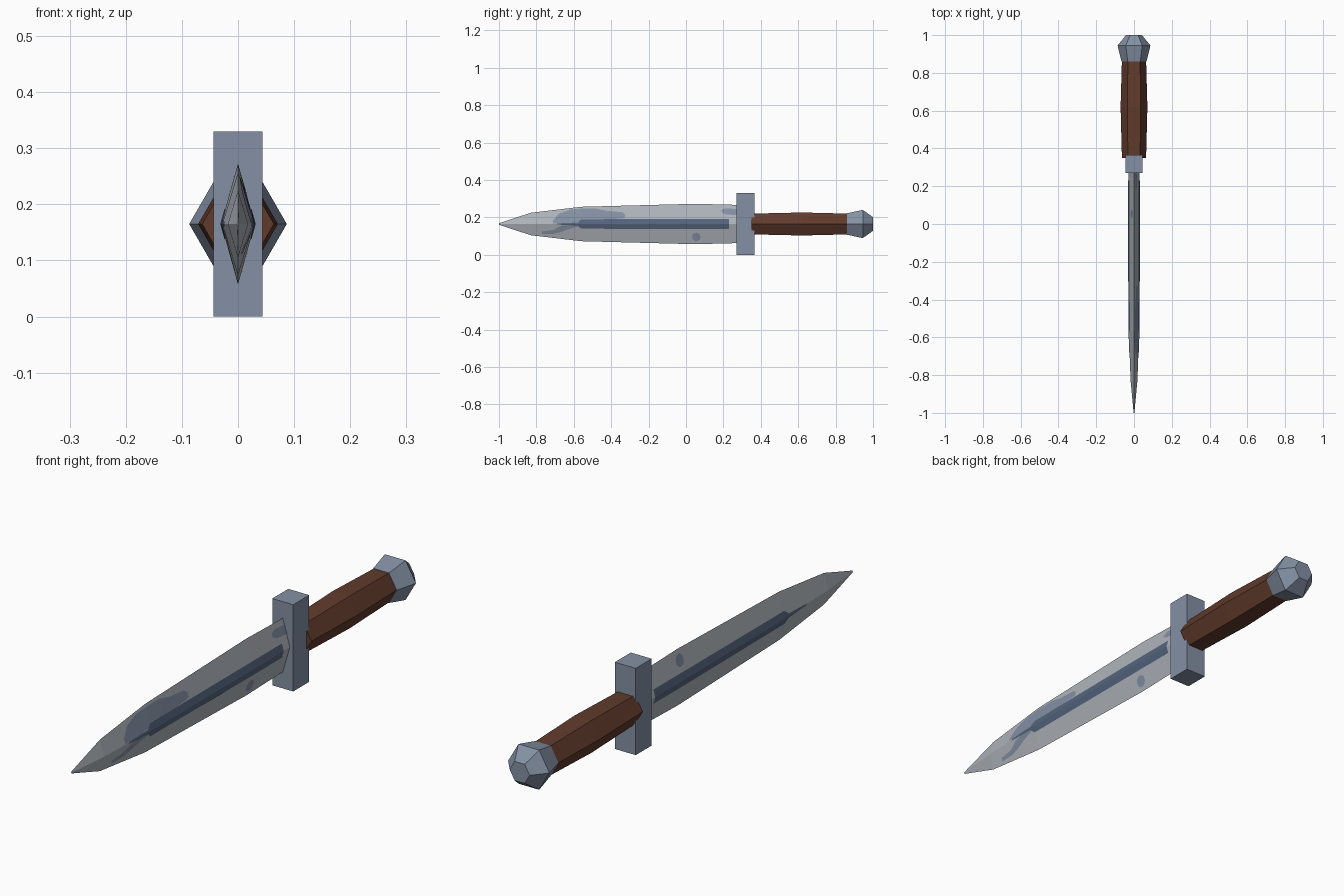
import bpy, bmesh
from math import cos, sin, pi

cube = bpy.data.objects.get("Cube")
if cube:
    bpy.data.objects.remove(cube, do_unlink=True)

MID = 0.165  # height of the long axis


def material(name, color):
    m = bpy.data.materials.new(name)
    m.use_nodes = True
    m.diffuse_color = (*color, 1)
    m.node_tree.nodes["Principled BSDF"].inputs["Base Color"].default_value = (*color, 1)
    return m


steel = material("pale steel", (0.43, 0.46, 0.50))
blue_steel = material("blue grey steel", (0.23, 0.28, 0.37))
dark_steel = material("dark groove steel", (0.09, 0.13, 0.21))
wood = material("brown wood", (0.12, 0.044, 0.025))


def finish(name, bm, mat, closed=True):
    if closed:
        bmesh.ops.recalc_face_normals(bm, faces=bm.faces)
    mesh = bpy.data.meshes.new(name)
    bm.to_mesh(mesh)
    bm.free()
    mesh.materials.append(mat)
    ob = bpy.data.objects.new(name, mesh)
    bpy.context.collection.objects.link(ob)
    return ob


def loft(name, stations, sides, mat):
    """Join rings along y; each station is (y, half x, half z)."""
    bm = bmesh.new()
    rings = []
    for y, rx, rz in stations:
        rings.append([bm.verts.new((rx * cos(2 * pi * i / sides), y,
                                    MID + rz * sin(2 * pi * i / sides)))
                      for i in range(sides)])
    for a, b in zip(rings, rings[1:]):
        for i in range(sides):
            j = (i + 1) % sides
            bm.faces.new((a[i], a[j], b[j], b[i]))
    bm.faces.new(rings[0])
    bm.faces.new(rings[-1])
    return finish(name, bm, mat)


# Blade with a diamond section
BLADE = [(-1, 0.002, 0.004), (-0.83, 0.018, 0.06), (-0.56, 0.028, 0.092),
         (0.05, 0.03, 0.108), (0.28, 0.03, 0.102)]
loft("blade", BLADE, 4, steel)

# Hexagonal grip and pommel
loft("grip", [(y, r, r) for y, r in ((0.35, 0.064), (0.62, 0.071), (0.87, 0.064))], 6, wood)
loft("pommel", [(y, r, r) for y, r in ((0.86, 0.066), (0.945, 0.087), (1.0, 0.042))],
     6, blue_steel)

# Crossguard block
bm = bmesh.new()
bmesh.ops.create_cube(bm, size=1)
bmesh.ops.scale(bm, vec=(0.088, 0.096, 0.33), verts=bm.verts)
bmesh.ops.translate(bm, vec=(0, 0.317, MID), verts=bm.verts)
finish("crossguard", bm, blue_steel)


def blade_surface(y, z):
    for (y0, x0, z0), (y1, x1, z1) in zip(BLADE, BLADE[1:]):
        if y0 <= y <= y1:
            t = (y - y0) / (y1 - y0)
            return (x0 + t * (x1 - x0)) * (1 - abs(z - MID) / (z0 + t * (z1 - z0)))
    return 0


def ribbon(name, stations, side, mat, lift=0.001):
    """Thin painted strip on the blade; each station is (y, low z, high z)."""
    bm = bmesh.new()
    rows = [[bm.verts.new((side * (blade_surface(y, z) + lift), y, z)) for z in (lo, hi)]
            for y, lo, hi in stations]
    for a, b in zip(rows, rows[1:]):
        loop = [a[0], b[0], b[1], a[1]]
        bm.faces.new(loop if side > 0 else loop[::-1])
    return finish(name, bm, mat, closed=False)


def spot(name, y, z, r, side):
    ring = [(y - r * cos(pi * i / 8), r * sin(pi * i / 8) + 0.0005) for i in range(9)]
    ribbon(name, [(v, z - h, z + h) for v, h in ring], side, blue_steel)


# Central groove on both sides, above and below the ridge
groove = [(-0.69, 0.003), (-0.58, 0.008), (-0.56, 0.025), (0.05, 0.027), (0.23, 0.027)]
for side, label in ((1, "left"), (-1, "right")):
    ribbon("groove_upper_" + label, [(y, MID, MID + h) for y, h in groove],
           side, dark_steel, 0.0016)
    ribbon("groove_lower_" + label, [(y, MID - h, MID) for y, h in groove],
           side, dark_steel, 0.0016)

# Weathered patches
ribbon("upper_stain", [(-0.71, 0.167, 0.185), (-0.68, 0.168, 0.22), (-0.62, 0.17, 0.242),
                       (-0.56, 0.18, 0.247), (-0.48, 0.186, 0.247), (-0.42, 0.19, 0.235),
                       (-0.34, 0.195, 0.228), (-0.325, 0.2, 0.215)], 1, blue_steel)
ribbon("lower_stain", [(-0.77, 0.112, 0.125), (-0.71, 0.112, 0.132), (-0.67, 0.122, 0.155),
                       (-0.62, 0.14, 0.163), (-0.56, 0.155, 0.164)], 1, blue_steel)
ribbon("guard_stain", [(0.19, 0.228, 0.24), (0.21, 0.217, 0.249), (0.27, 0.212, 0.245)],
       1, blue_steel)
spot("spot_left", 0.055, 0.096, 0.022, 1)
spot("spot_right", 0.055, 2 * MID - 0.096, 0.022, -1)
